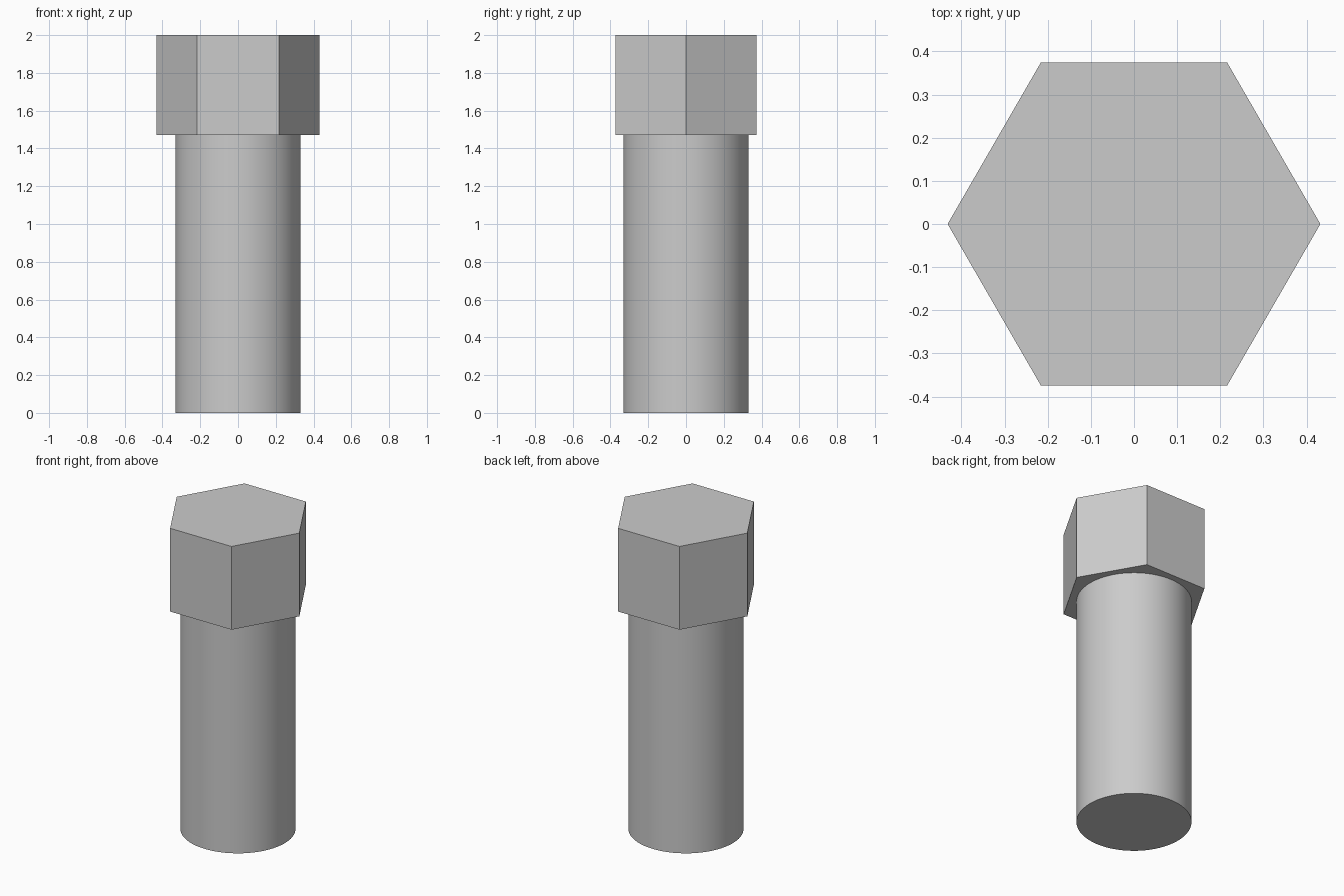
import bpy
import math

cube = bpy.data.objects.get("Cube")
if cube:
    bpy.data.objects.remove(cube, do_unlink=True)

# Plain grey metal
steel = bpy.data.materials.new("grey_steel")
steel.use_nodes = True
grey = (0.6, 0.6, 0.6, 1.0)
steel.diffuse_color = grey
steel.node_tree.nodes["Principled BSDF"].inputs["Base Color"].default_value = grey

HEAD_BOTTOM = 1.47
TOP = 2.0


def add_prism(name, sides, radius, bottom, top, turn=0.0):
    bpy.ops.mesh.primitive_cylinder_add(
        vertices=sides, radius=radius, depth=top - bottom,
        location=(0, 0, (bottom + top) / 2), rotation=(0, 0, turn))
    obj = bpy.context.object
    bpy.ops.object.transform_apply(location=False, rotation=True, scale=False)
    obj.name = obj.data.name = name
    obj.data.materials.append(steel)
    return obj


# Round shank, smooth around the side with crisp ends
add_prism("shank", 64, 0.332, 0.0, HEAD_BOTTOM)
bpy.ops.object.shade_smooth_by_angle(angle=math.radians(30))

# Flat-faced hexagonal head with corners on the x axis
add_prism("hex_head", 6, 0.432, HEAD_BOTTOM, TOP, math.radians(30))
